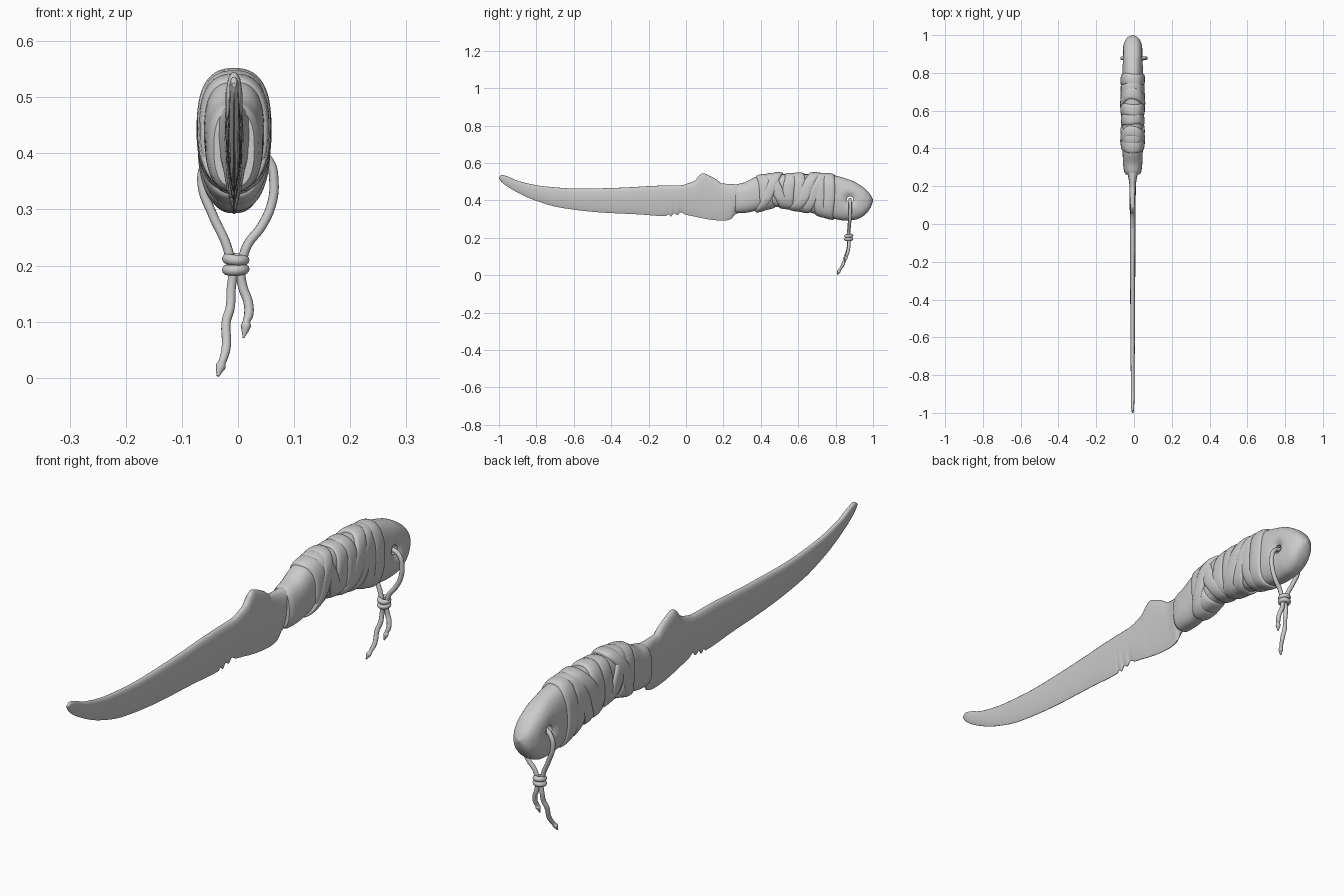
import bpy, bmesh, math
from mathutils import Vector

if "Cube" in bpy.data.objects:
    bpy.data.objects.remove(bpy.data.objects["Cube"])

CX = -0.007          # knife's middle plane


def interp(table, y):
    """Smooth monotone interpolation through (y, value) points."""
    n = len(table)
    d = [(table[i + 1][1] - table[i][1]) / (table[i + 1][0] - table[i][0]) for i in range(n - 1)]

    def tangent(i):
        if i == 0 or i == n - 1:
            return d[0] if i == 0 else d[-1]
        a, b = d[i - 1], d[i]
        return 0 if a * b <= 0 else 2 * a * b / (a + b)

    y = min(max(y, table[0][0]), table[-1][0])
    i = max(k for k in range(n - 1) if table[k][0] <= y)
    h = table[i + 1][0] - table[i][0]
    t = (y - table[i][0]) / h
    return ((1 + 2 * t) * (1 - t) ** 2 * table[i][1] + t * (1 - t) ** 2 * h * tangent(i)
            + t * t * (3 - 2 * t) * table[i + 1][1] + t * t * (t - 1) * h * tangent(i + 1))


def loft(name, rings, closed=False, angle=40):
    """Skin a list of closed rings, capped or joined end to start."""
    bm = bmesh.new()
    vs = [[bm.verts.new(p) for p in r] for r in rings]
    n = len(rings[0])
    for i in range(len(vs) if closed else len(vs) - 1):
        a, b = vs[i], vs[(i + 1) % len(vs)]
        for j in range(n):
            bm.faces.new((a[j], a[(j + 1) % n], b[(j + 1) % n], b[j]))
    if not closed:
        bm.faces.new(vs[0])
        bm.faces.new(vs[-1])
    bmesh.ops.recalc_face_normals(bm, faces=bm.faces)
    me = bpy.data.meshes.new(name)
    bm.to_mesh(me)
    bm.free()
    ob = bpy.data.objects.new(name, me)
    bpy.context.collection.objects.link(ob)
    smooth(ob, angle)
    return ob


def smooth(ob, angle=40):
    bpy.ops.object.select_all(action='DESELECT')
    ob.select_set(True)
    bpy.context.view_layer.objects.active = ob
    bpy.ops.object.shade_smooth_by_angle(angle=math.radians(angle))


# Blade: spine, edge and thickness along y
SPINE = [(-1, .525), (-.985, .536), (-.96, .53), (-.89, .502), (-.754, .475), (-.567, .463),
         (-.353, .468), (-.14, .479), (-.03, .481), (.015, .492), (.05, .508), (.07, .532),
         (.09, .545), (.12, .535), (.166, .51), (.193, .491), (.29, .485)]
EDGE = [(-1, .518), (-.99, .502), (-.915, .45), (-.807, .4), (-.674, .362), (-.46, .336),
        (-.246, .325), (-.125, .317), (-.105, .317), (-.095, .327), (-.08, .314), (-.066, .331),
        (-.045, .322), (-.03, .337), (-.005, .325), (.04, .315), (.075, .307), (.15, .295),
        (.2, .292), (.24, .3), (.262, .325), (.29, .335)]
THICK = [(-1, .004), (-.97, .008), (-.8, .010), (-.4, .013), (0, .015), (.2, .017), (.25, .024), (.29, .035)]
SIDE = [(.0, .08), (.06, .3), (.2, .6), (.4, .88), (.65, 1), (.85, .95), (.95, .7), (.99, .35)]


def blade_ring(y):
    lo, hi, w = interp(EDGE, y), interp(SPINE, y), interp(THICK, y)
    right = [(CX + s * w, y, lo + t * (hi - lo)) for t, s in SIDE]
    left = [(CX - s * w, y, lo + t * (hi - lo)) for t, s in reversed(SIDE)]
    return right + [(CX, y, hi)] + left


blade_ys = [-1 + .03 * (i / 12) ** 2 for i in range(12)] + [-.97 + 1.26 * i / 240 for i in range(241)]
loft("blade", [blade_ring(y) for y in blade_ys], angle=50)

# Handle: top, bottom and half width along y
TOP = [(.262, .478), (.272, .486), (.315, .497), (.38, .528), (.5, .54), (.65, .54), (.77, .536),
       (.877, .51), (.947, .471), (.985, .432), (1, .405)]
BOTTOM = [(.262, .34), (.272, .332), (.31, .333), (.38, .346), (.49, .366), (.61, .348), (.743, .314),
          (.85, .293), (.9, .296), (.94, .311), (.973, .34), (.99, .368), (1, .395)]
WIDTH = [(.262, .036), (.272, .044), (.32, .051), (.42, .054), (.75, .055), (.88, .055), (.94, .05),
         (.975, .038), (.992, .022), (1, .004)]
HOLE = (.877, .405)


def handle_point(y, a, out=0):
    lo, hi, w = interp(BOTTOM, y), interp(TOP, y), interp(WIDTH, y)
    e = 2 / 2.5
    c, s = math.cos(a), math.sin(a)
    x = math.copysign(abs(c) ** e, c) * (w + out)
    z = (lo + hi) / 2 + math.copysign(abs(s) ** e, s) * ((hi - lo) / 2 + out)
    # sunken dimple round the cord hole
    r2 = (y - HOLE[0]) ** 2 + (z - HOLE[1]) ** 2
    x *= 1 - .4 * math.exp(-r2 / .028 ** 2)
    return (CX + x, y, z)


N = 64
handle_ys = [.262 + .738 * math.sin(math.pi / 2 * i / 110) for i in range(111)]
handle = loft("handle", [[handle_point(y, math.tau * j / N) for j in range(N)] for y in handle_ys])

# Cord hole cut through the pommel
bpy.ops.mesh.primitive_cylinder_add(vertices=24, radius=.017, depth=.3, location=(CX, *HOLE),
                                    rotation=(0, math.pi / 2, 0))
cutter = bpy.context.object
cutter.hide_render = True
mod = handle.modifiers.new("hole", 'BOOLEAN')
mod.operation, mod.solver, mod.object = 'DIFFERENCE', 'EXACT', cutter
bpy.context.view_layer.objects.active = handle
bpy.ops.object.modifier_apply(modifier=mod.name)
bpy.data.objects.remove(cutter)

# Leather wraps: tilted flat bands round the grip (centre, tilt, width, lift)
STRIP = [(-.5, -.008), (-.5, .002), (-.44, .006), (-.25, .008), (0, .009), (.25, .008),
         (.44, .006), (.5, .002), (.5, -.008)]
BANDS = [(.425, -.015, .065, 0), (.445, .045, .055, .003), (.49, -.04, .06, .001),
         (.55, .01, .062, -.001), (.605, .0, .06, .001), (.635, .055, .06, .003),
         (.68, .05, .055, .001), (.715, -.005, .06, 0), (.762, .004, .06, .001)]


def wrap(i, centre, tilt, width, lift):
    rings = []
    for j in range(72):
        a = math.tau * j / 72
        yc = centre + tilt * math.sin(a) + .003 * math.sin(3 * a + i * 1.7)
        rings.append([handle_point(yc + u * width, a, v + lift) for u, v in STRIP])
    loft(f"grip_wrap_{i + 1}", rings, closed=True, angle=50)


for i, band in enumerate(BANDS):
    wrap(i, *band)


# Cord: loop through the hole, knot and two loose tails
def cord(name, pts, radius=.0085):
    cu = bpy.data.curves.new(name, 'CURVE')
    cu.dimensions, cu.bevel_depth, cu.bevel_resolution = '3D', radius, 3
    cu.use_fill_caps, cu.resolution_u = True, 8
    sp = cu.splines.new('BEZIER')
    sp.bezier_points.add(len(pts) - 1)
    for bp, p in zip(sp.bezier_points, pts):
        bp.co = p[:3]
        bp.radius = p[3] if len(p) > 3 else 1
        bp.handle_left_type = bp.handle_right_type = 'AUTO'
    ob = bpy.data.objects.new(name, cu)
    bpy.context.collection.objects.link(ob)
    bpy.ops.object.select_all(action='DESELECT')
    ob.select_set(True)
    bpy.context.view_layer.objects.active = ob
    bpy.ops.object.convert(target='MESH')
    smooth(bpy.context.object, 50)


cord("cord_loop", [(-.01, .869, .19), (-.02, .87, .235), (-.045, .874, .29), (-.064, .878, .345),
                   (-.058, .878, .38), (-.035, .877, .402), (0, .877, .404), (.035, .877, .402),
                   (.056, .878, .385), (.064, .878, .35), (.06, .877, .31), (.042, .874, .27),
                   (.016, .87, .235), (.004, .869, .19)])
cord("cord_tail_long", [(-.006, .869, .2), (-.012, .869, .16), (-.014, .862, .125), (-.021, .853, .1),
                        (-.021, .838, .055), (-.028, .822, .028, .8), (-.031, .817, .02, 1.1),
                        (-.036, .81, .003, .3)])
cord("cord_tail_short", [(.002, .869, .2), (.009, .871, .16), (.018, .868, .135), (.019, .862, .112),
                         (.015, .857, .1, .8), (.014, .855, .092, 1.1), (.01, .85, .071, .2)])
for i, (z, tilt) in enumerate([(.211, .08), (.193, -.05)]):
    bpy.ops.mesh.primitive_torus_add(major_segments=32, minor_segments=12, major_radius=.015,
                                     minor_radius=.0095, location=(-.004, .87, z), rotation=(.1, tilt, 0))
    bpy.context.object.name = f"cord_knot_{i + 1}"
    smooth(bpy.context.object)
